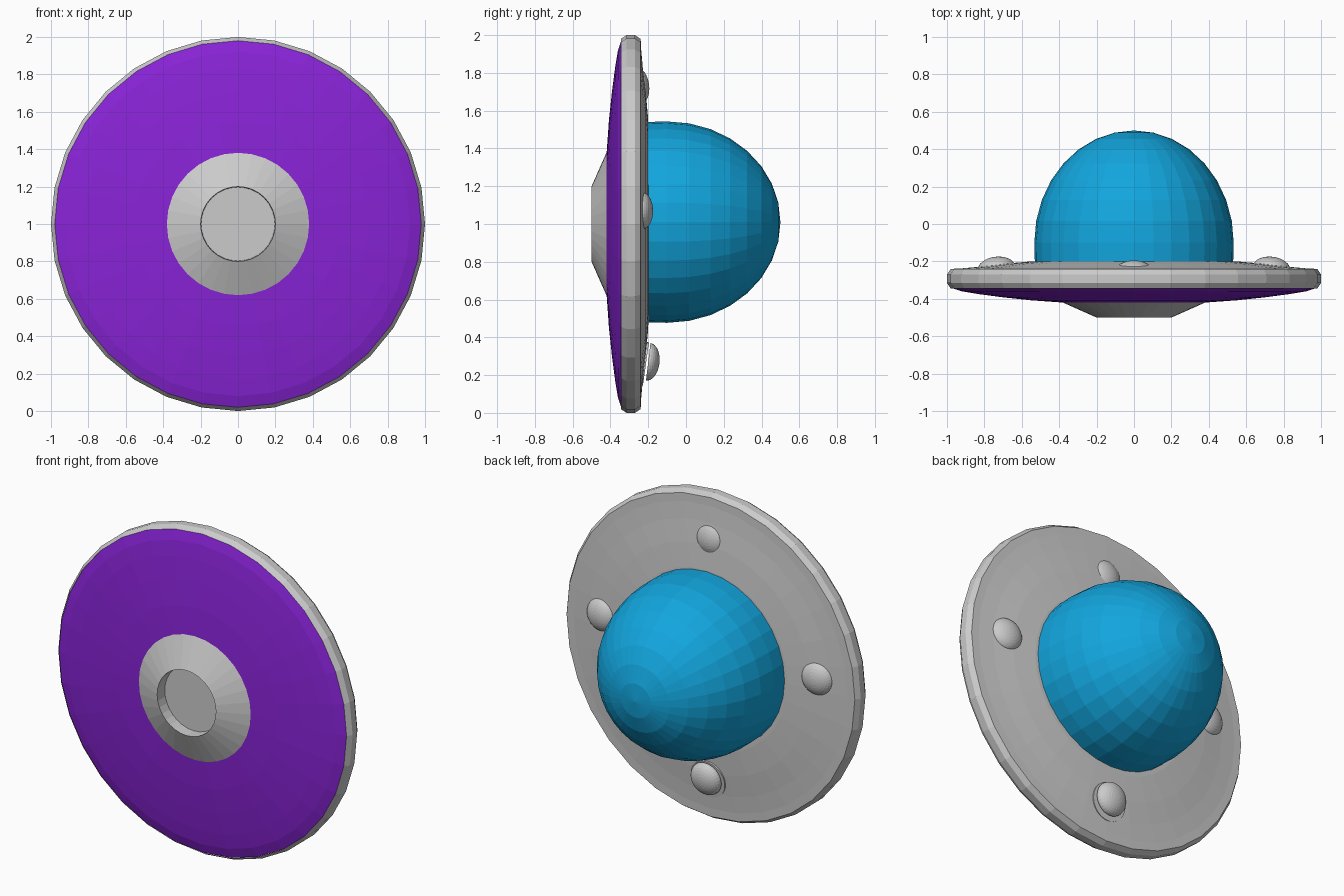
import bpy
from math import sin, cos, pi, tau
from mathutils import Vector

if "Cube" in bpy.data.objects:
    bpy.data.objects.remove(bpy.data.objects["Cube"])


def material(name, rgb):
    m = bpy.data.materials.new(name)
    m.diffuse_color = (*rgb, 1)
    m.use_nodes = True
    m.node_tree.nodes["Principled BSDF"].inputs["Base Color"].default_value = m.diffuse_color
    return m


purple = material("purple", (0.25, 0.017, 0.68))
blue = material("blue", (0.006, 0.38, 0.73))


def lathe(name, profile, centre=(0, 0, 1), axis=(0, 1, 0), mat=None, segs=32):
    """Turn (radius, height) points around an axis; points run front to back."""
    turn = Vector((0, 1, 0)).rotation_difference(Vector(axis).normalized())
    verts, rings, faces = [], [], []
    for r, h in profile:
        n = 1 if r == 0 else segs
        rings.append([len(verts) + j % n for j in range(segs)])
        for j in range(n):
            a = tau * j / segs
            verts.append(turn @ Vector((r * cos(a), h, r * sin(a))) + Vector(centre))
    for lo, hi in zip(rings, rings[1:]):
        for j in range(segs):
            k = (j + 1) % segs
            quad = [lo[j], hi[j], hi[k], lo[k]]
            faces.append(list(dict.fromkeys(quad)))
    me = bpy.data.meshes.new(name)
    me.from_pydata(verts, [], faces)
    me.update()
    ob = bpy.data.objects.new(name, me)
    bpy.context.collection.objects.link(ob)
    if mat:
        me.materials.append(mat)
    return ob


# Recessed nozzle at the front
lathe("nozzle", [(0, -0.43), (0.197, -0.43), (0.2, -0.5), (0.385, -0.418)])

# Shallow purple belly
lathe("belly", [(0.38, -0.42), (0.55, -0.408), (0.7, -0.392), (0.83, -0.375),
                (0.92, -0.36), (0.98, -0.34)], mat=purple)

# Faceted rim and upper deck
lathe("rim_and_deck", [(0.98, -0.345), (1.0, -0.315), (1.0, -0.27), (0.98, -0.24),
                       (0.93, -0.238), (0.83, -0.229), (0.7, -0.213),
                       (0.55, -0.2), (0, -0.195)])

# Blue canopy: stretched sphere cut off at the deck
dome = [(0.53, -0.215)]
dome += [(0.533 * cos(i * pi / 16), -0.1 + 0.6 * sin(i * pi / 16)) for i in range(8)]
lathe("canopy", dome + [(0, 0.5)], centre=(0, 0, 1.01), mat=blue)

# Four lamps on the deck, tilted with its slope
bump = [(0, 0)] + [(0.1 * cos(i * pi / 16), 0.06 * sin(i * pi / 16)) for i in range(8)] + [(0, 0.06)]
lamps = {
    "top_lamp": (0, -0.255, 1.73),
    "left_lamp": (-0.735, -0.235, 1.07),
    "right_lamp": (0.735, -0.235, 1.07),
    "bottom_lamp": (0, -0.2, 0.27),
}
for name, (x, y, z) in lamps.items():
    out = Vector((x, 0, z - 1)).normalized() * 0.12
    lathe(name, bump, centre=(x, y, z), axis=(out.x, 1, out.z))

# Thin seat under the bottom lamp
lathe("lamp_seat", [(0, -0.008), (0.115, -0.008), (0.115, 0.004), (0, 0.004)],
      centre=(0, -0.216, 0.26), axis=(0, 1, -0.14))
